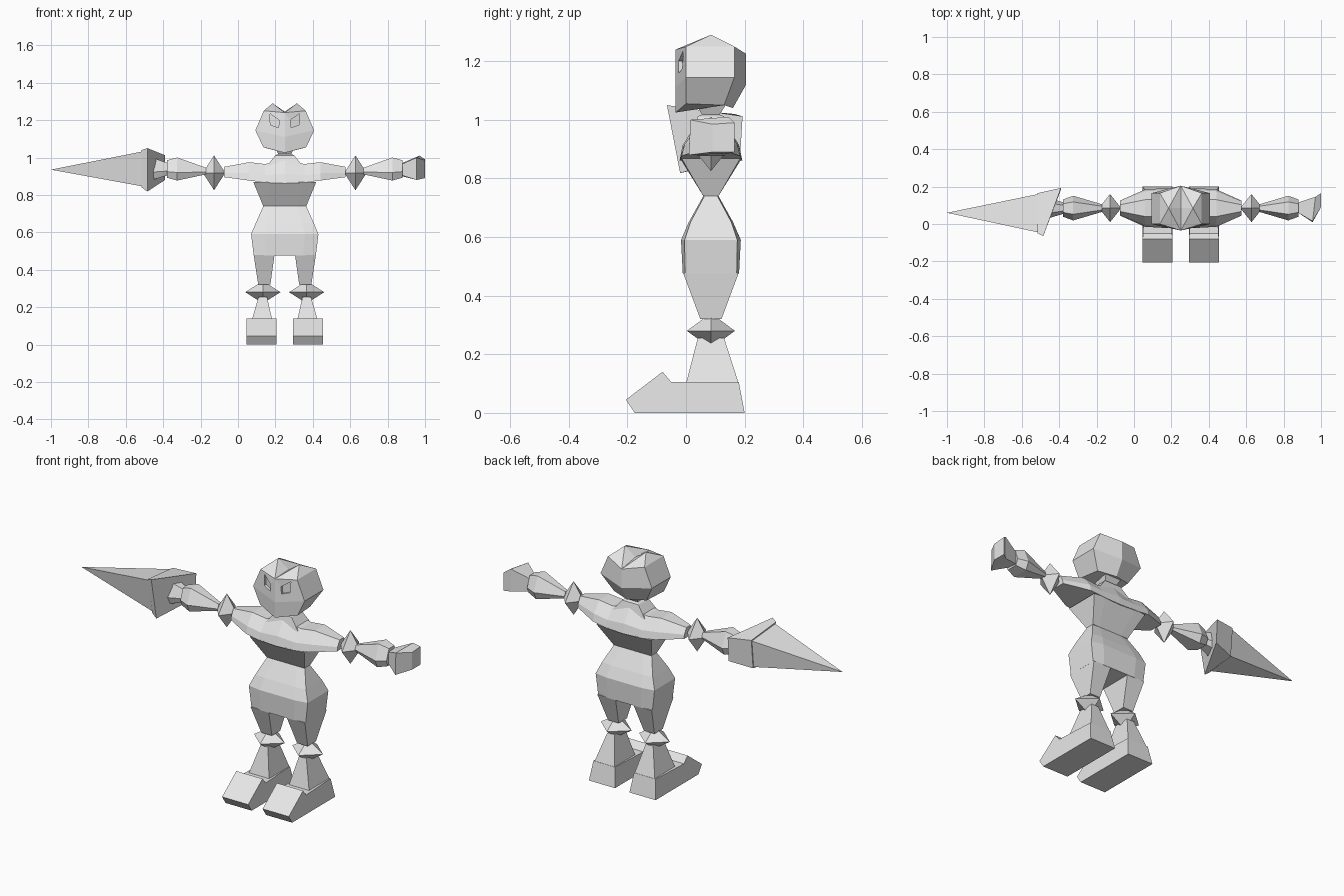
import bpy, bmesh

if "Cube" in bpy.data.objects:
    bpy.data.objects.remove(bpy.data.objects["Cube"])

CX, CY = 0.25, 0.085          # centre line of the figure
grey = bpy.data.materials.new("plain grey")
grey.diffuse_color = (0.8, 0.8, 0.8, 1)
grey.use_nodes = True
grey.node_tree.nodes["Principled BSDF"].inputs["Base Color"].default_value = grey.diffuse_color


def make(name, verts, faces):
    bm = bmesh.new()
    vs = [bm.verts.new(v) for v in verts]
    for f in faces:
        bm.faces.new([vs[i] for i in f])
    bmesh.ops.recalc_face_normals(bm, faces=bm.faces)
    me = bpy.data.meshes.new(name)
    bm.to_mesh(me)
    bm.free()
    me.materials.append(grey)
    ob = bpy.data.objects.new(name, me)
    bpy.context.collection.objects.link(ob)
    return ob


def loft(name, rings):
    """Skin equal-length rings of points and cap both ends."""
    n = len(rings[0])
    verts = [p for r in rings for p in r]
    faces = [(k * n + i, k * n + (i + 1) % n, (k + 1) * n + (i + 1) % n, (k + 1) * n + i)
             for k in range(len(rings) - 1) for i in range(n)]
    faces += [tuple(range(n)), tuple(range(len(verts) - n, len(verts)))]
    return make(name, verts, faces)


def octahedron(name, c, r):
    x, y, z = c
    eq = [(x + r[0], y, z), (x, y + r[1], z), (x - r[0], y, z), (x, y - r[1], z)]
    faces = [(i, (i + 1) % 4, k) for i in range(4) for k in (4, 5)]
    return make(name, eq + [(x, y, z + r[2]), (x, y, z - r[2])], faces)


def level(hw, hy, z, x=CX, y=CY, bulge=0.0):
    """Horizontal ring: a box whose front and back may bulge."""
    pts = [(hw, -hy), (hw, hy), (.6 * hw, hy + bulge), (-.6 * hw, hy + bulge),
           (-hw, hy), (-hw, -hy), (-.6 * hw, -hy - bulge), (.6 * hw, -hy - bulge)]
    return [(x + a, y + b, z) for a, b in pts]


def limb_ring(x, w, zb, zt, y=CY):
    """Ring across an arm: wide below, narrow on top."""
    h = zt - zb
    return [(x, y - w * .7, zb), (x, y - w, zb + .35 * h), (x, y - w * .5, zt),
            (x, y + w * .5, zt), (x, y + w, zb + .35 * h), (x, y + w * .7, zb)]


# Chest and upper arms in one sweep
def chest_ring(x, w, zb, zt):
    h = zt - zb
    return [(x, CY - w, zb), (x, CY - w * .9, zb + .4 * h), (x, CY - w * .45, zt),
            (x, CY + w * .45, zt), (x, CY + w * .9, zb + .4 * h), (x, CY + w, zb)]


half = [(.325, .04, .895, .95), (.19, .1, .877, .975), (.105, .105, .866, .965)]
rows = [(CX - d, *r) for d, *r in half] + [(CX, .107, .862, .99)] + \
       [(CX + d, *r) for d, *r in reversed(half)]
loft("chest", [chest_ring(*r) for r in rows])

# Trunk
loft("abdomen", [level(.115, .026, .74), level(.168, .1, .868, bulge=.005)])
loft("hips", [level(.115, .022, .74, bulge=.004), level(.155, .07, .65, bulge=.006),
              level(.18, .09, .59, bulge=.012), level(.166, .088, .476, bulge=.008)])
loft("neck", [level(.1, .06, .95), level(.05, .045, 1.012), level(.035, .03, 1.018),
              level(.05, .05, 1.05)])

# Legs, knees, shins and feet
for s, side in ((-1, "right"), (1, "left")):
    def leg_ring(inner, outer, hy, z, y=CY):
        return [(CX + s * a, y + b, z) for a, b in
                ((inner, -hy), (outer, -hy), (outer, hy), (inner, hy))]

    loft(side + "_thigh", [leg_ring(.055, .166, .095, .478),
                           leg_ring(.077, .142, .036, .32)])
    octahedron(side + "_knee", (CX + s * .117, CY, .28), (.094, .082, .06))
    loft(side + "_shin", [leg_ring(.095, .14, .045, .255),
                          leg_ring(.06, .185, .09, .1, .09)])
    # Side outline of the foot: y, z, half width
    outline = [(-.205, .045, .08), (-.08, .14, .08), (-.05, .105, .078),
               (.18, .105, .066), (.2, 0, .08), (-.175, 0, .08)]
    loft(side + "_foot", [[(CX + s * .124 + k * w, y, z) for y, z, w in outline]
                          for k in (-1, 1)])

# Elbows and forearms
for s, side in ((-1, "right"), (1, "left")):
    octahedron(side + "_elbow", (CX + s * .378, CY, .918), (.06, .075, .093))
    loft(side + "_forearm", [limb_ring(CX + s * .42, .02, .91, .945),
                             limb_ring(CX + s * .575, .066, .877, 1.0),
                             limb_ring(CX + s * .63, .046, .892, .985)])

# Left hand, a blunt fist with a slanted end
loft("left_hand", [
    [(.877, .06, .905), (.877, .06, .965), (.877, .115, .97), (.877, .115, .9)],
    [(.955, .01, .88), (.955, .015, 1.0), (.97, .145, 1.01), (.97, .145, .885)],
    [(1.0, .09, .89), (1.0, .09, .985), (1.0, .165, .99), (1.0, .165, .89)]])

# Right wrist, cuff and spike
loft("right_wrist", [limb_ring(-.375, .03, .905, .97), limb_ring(-.46, .055, .88, 1.0)])
loft("spike_cuff", [
    [(-.515, -.05, 1.04), (-.515, .165, 1.02), (-.515, .15, .86), (-.515, -.015, .84)],
    [(-.485, -.065, 1.05), (-.39, .193, 1.012), (-.39, .185, .88), (-.485, -.02, .818)]])
make("spike", [(-1, .06, .935), (-.512, -.045, 1.032), (-.512, .16, 1.015),
               (-.512, .145, .865), (-.512, -.012, .846)],
     [(0, 1, 2), (0, 2, 3), (0, 3, 4), (0, 4, 1), (1, 2, 3, 4)])

# Head: three six-sided rings under a twin-peaked crown
def head_ring(front, fc, bc, back):
    m = [(-p[0], p[1], p[2]) for p in (fc, bc)]
    return [(CX + x, y, z) for x, y, z in (front, fc, bc, back, m[1], m[0])]


rings = [head_ring((0, -.035, 1.025), (.115, .0, 1.055), (.1, .13, 1.05), (0, .16, 1.04)),
         head_ring((0, -.035, 1.11), (.157, .0, 1.145), (.157, .165, 1.145), (0, .205, 1.12)),
         head_ring((0, -.035, 1.24), (.112, .0, 1.25), (.112, .165, 1.25), (0, .205, 1.225))]
verts = [p for r in rings for p in r]
verts += [(CX, CY, 1.245), (CX + .065, CY, 1.29), (CX - .065, CY, 1.29)]
faces = [(k * 6 + i, k * 6 + (i + 1) % 6, k * 6 + 6 + (i + 1) % 6, k * 6 + 6 + i)
         for k in (0, 1) for i in range(6)]
faces += [(5, 4, 3, 2, 1, 0)]
faces += [(12, 13, 19), (13, 14, 19), (14, 15, 19), (12, 19, 18), (19, 15, 18),
          (12, 17, 20), (17, 16, 20), (16, 15, 20), (12, 20, 18), (20, 15, 18)]
head = make("head", verts, faces)

# Slanted eye sockets cut into the face
eye = [(.03, 1.2), (.08, 1.235), (.077, 1.175), (.033, 1.16)]
for s, side in ((-1, "right"), (1, "left")):
    cutter = loft(side + "_eye_cutter",
                  [[(CX + s * d, -.035 + .27 * d + off, z) for d, z in eye]
                   for off in (-.05, .014)])
    cutter.hide_render = True
    cutter.hide_viewport = True
    mod = head.modifiers.new(side + "_eye", 'BOOLEAN')
    mod.operation = 'DIFFERENCE'
    mod.solver = 'EXACT'
    mod.object = cutter
